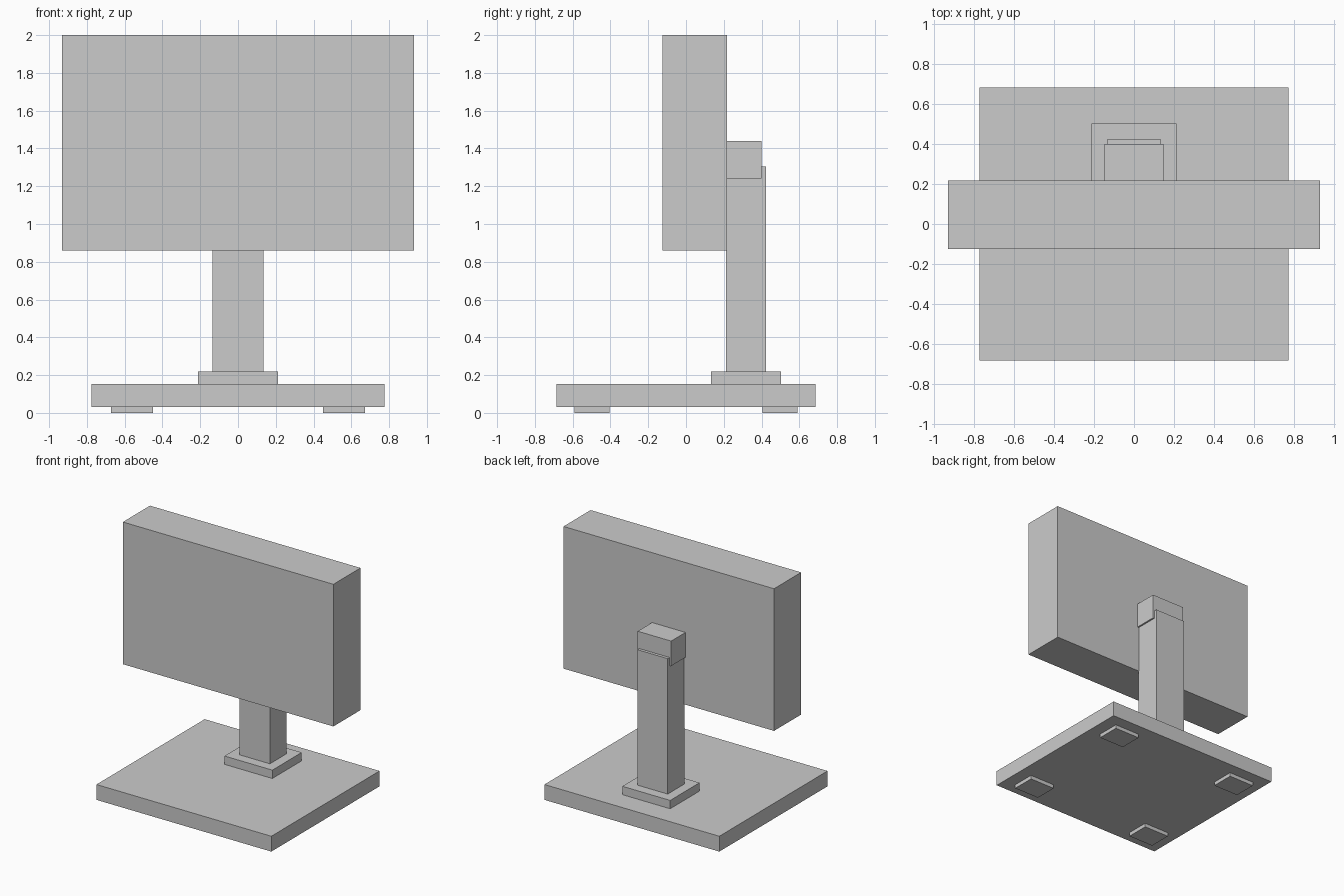
import bpy

if "Cube" in bpy.data.objects:
    bpy.data.objects.remove(bpy.data.objects["Cube"])


def box(name, x, y, z):
    """Box from (min, max) ranges on each axis."""
    bpy.ops.mesh.primitive_cube_add(size=1)
    o = bpy.context.object
    o.name = name
    o.location = [(a + b) / 2 for a, b in (x, y, z)]
    o.scale = [b - a for a, b in (x, y, z)]
    bpy.ops.object.transform_apply(location=True, rotation=False, scale=True)
    return o


# Stand base and collar
box("base", (-0.775, 0.775), (-0.685, 0.685), (0.03, 0.153))
box("collar", (-0.212, 0.212), (0.132, 0.503), (0.153, 0.22))

# Upright and the bracket joining it to the screen
box("column", (-0.135, 0.135), (0.211, 0.424), (0.22, 1.305))
box("bracket", (-0.148, 0.148), (0.218, 0.4), (1.24, 1.44))

# Screen
box("screen", (-0.933, 0.933), (-0.125, 0.218), (0.861, 2.0))

# Four feet, mirrored on x and y from one corner
foot = box("feet", (0.45, 0.673), (0.405, 0.59), (0, 0.03))
mirror = foot.modifiers.new("mirror", 'MIRROR')
mirror.use_axis = (True, True, False)
mirror.use_mirror_merge = False
